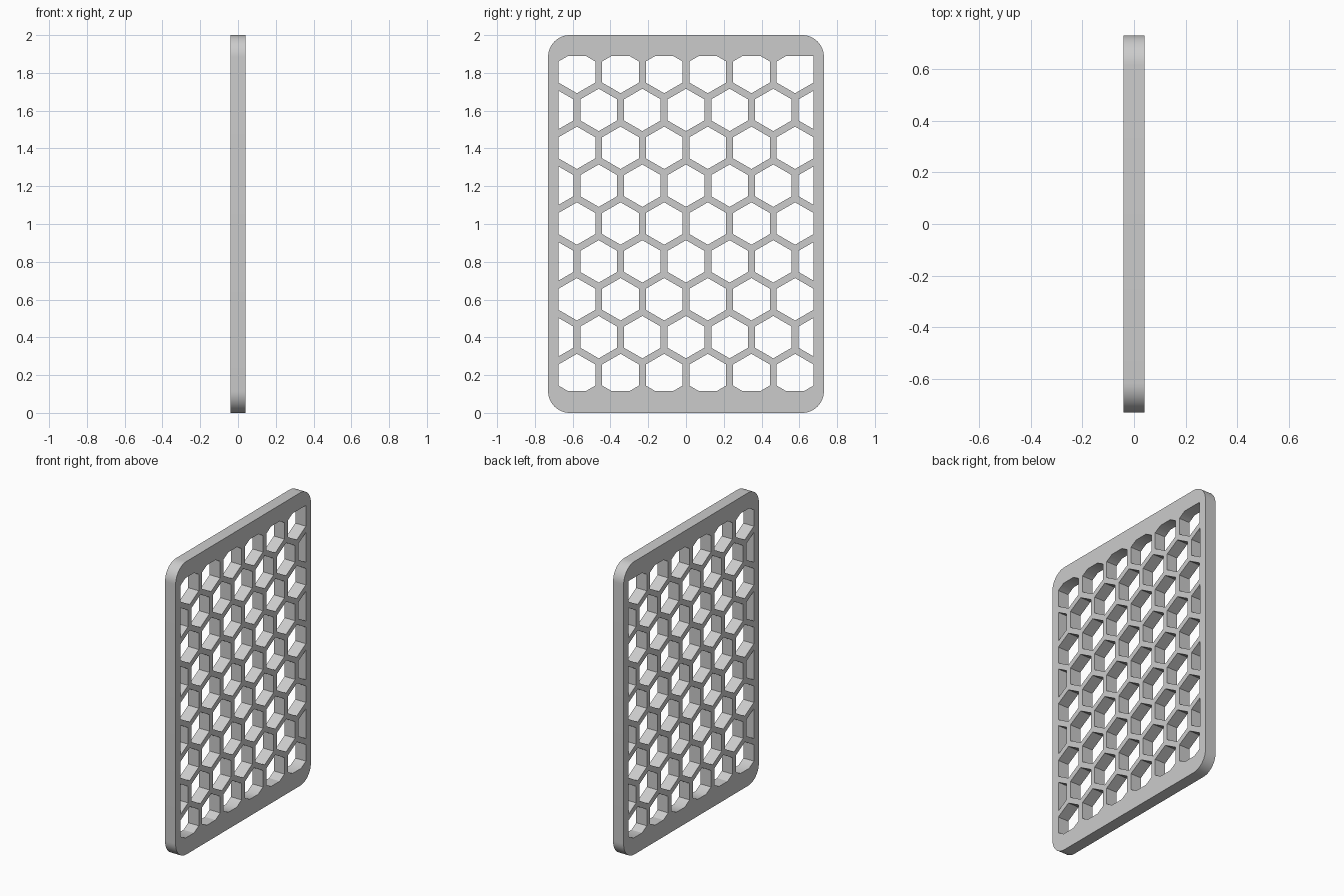
import bpy, bmesh
from math import sin, cos, pi, radians
from mathutils import Matrix

cube = bpy.data.objects.get("Cube")
if cube:
    bpy.data.objects.remove(cube, do_unlink=True)

HALF_W, HEIGHT, HALF_T, CORNER = 0.73, 2.0, 0.04, 0.115
PITCH, ROW_STEP, MID_Z = 0.231, 0.2005, 1.0025
HEX_R = 0.0972 / cos(pi / 6)
OPEN_Y, OPEN_Z = 0.675, 0.8875       # half size of the perforated window

grey = bpy.data.materials.new("plain_grey")
grey.use_nodes = True
grey.diffuse_color = (0.6, 0.6, 0.6, 1)
grey.node_tree.nodes["Principled BSDF"].inputs["Base Color"].default_value = (0.6, 0.6, 0.6, 1)


def rounded_outline(steps=12):
    """Outer edge of the panel, corner by corner."""
    pts = []
    for q, (sy, sz) in enumerate([(1, 1), (-1, 1), (-1, -1), (1, -1)]):
        cy = sy * (HALF_W - CORNER)
        cz = HEIGHT / 2 + sz * (HEIGHT / 2 - CORNER)
        for i in range(steps + 1):
            a = (q + i / steps) * pi / 2
            pts.append((cy + CORNER * cos(a), cz + CORNER * sin(a)))
    return pts


def clip(pts, axis, limit, sign):
    """Keep the part of a convex outline on one side of a straight limit."""
    out = []
    for a, b in zip(pts, pts[1:] + pts[:1]):
        da, db = sign * (limit - a[axis]), sign * (limit - b[axis])
        if da >= 0:
            out.append(a)
        if da * db < 0:
            t = da / (da - db)
            out.append((a[0] + (b[0] - a[0]) * t, a[1] + (b[1] - a[1]) * t))
    return out


def hex_hole(y, z, square_corner=False):
    """Upright hexagon trimmed to the window."""
    angles = [pi / 6 + k * pi / 3 for k in range(6)]
    pts = [(y + HEX_R * cos(a), z + HEX_R * sin(a)) for a in angles]
    if square_corner:
        pts[0] = (pts[0][0], pts[0][1] + 0.1)
    for axis, mid, half in ((0, 0, OPEN_Y), (1, MID_Z, OPEN_Z)):
        for sign in (1, -1):
            pts = clip(pts, axis, mid + sign * half, sign)
    return pts


# Staggered rows: six whole cells, alternating with five whole and two cut cells
outlines = [rounded_outline()]
for row in range(-4, 5):
    count = 6 if row % 2 == 0 else 7
    for col in range(count):
        y = (col - (count - 1) / 2) * PITCH
        last = row == 4 and col == count - 1
        outlines.append(hex_hole(y, MID_Z + row * ROW_STEP, last))

# Filled flat curve with holes, extruded to the panel thickness
curve = bpy.data.curves.new("panel_profile", "CURVE")
curve.dimensions = "2D"
curve.fill_mode = "BOTH"
curve.extrude = HALF_T
for pts in outlines:
    spline = curve.splines.new("POLY")
    spline.points.add(len(pts) - 1)
    for p, (u, v) in zip(spline.points, pts):
        p.co = (u, v, 0, 1)
    spline.use_cyclic_u = True

panel = bpy.data.objects.new("honeycomb_panel", curve)
bpy.context.collection.objects.link(panel)
bpy.ops.object.select_all(action="DESELECT")
panel.select_set(True)
bpy.context.view_layer.objects.active = panel
bpy.ops.object.convert(target="MESH")
panel = bpy.context.view_layer.objects.active
mesh = panel.data

# Stand the panel upright, weld caps to walls
stand = Matrix(((0, 0, 1, 0), (1, 0, 0, 0), (0, 1, 0, 0), (0, 0, 0, 1)))
bm = bmesh.new()
bm.from_mesh(mesh)
bm.transform(stand)
bmesh.ops.remove_doubles(bm, verts=bm.verts, dist=0.00005)
bmesh.ops.recalc_face_normals(bm, faces=bm.faces)
bm.to_mesh(mesh)
bm.free()

mesh.materials.clear()
mesh.materials.append(grey)
bpy.ops.object.shade_smooth_by_angle(angle=radians(30))
